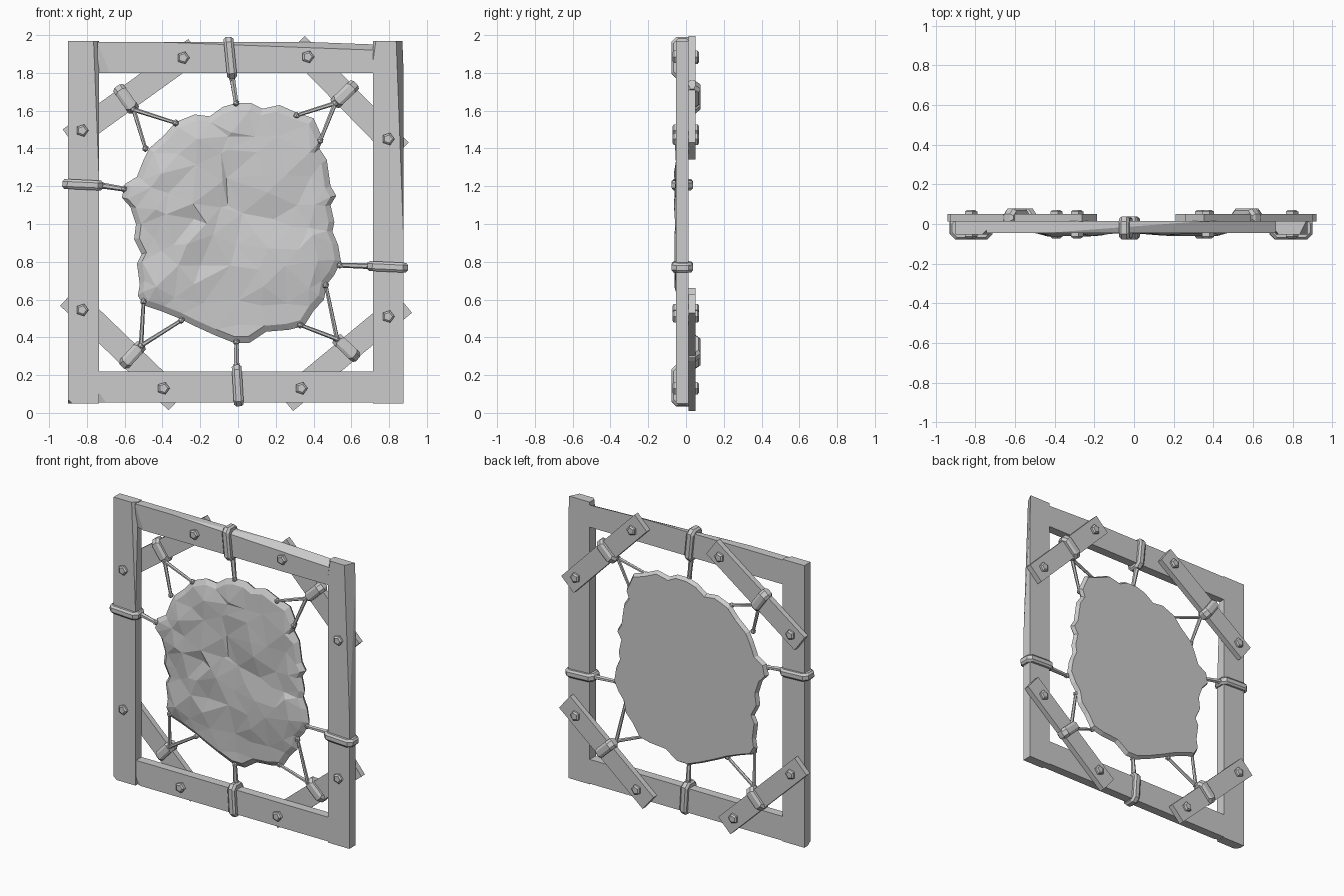
import bpy, bmesh, math, random
from mathutils import Vector, Matrix
from mathutils.geometry import delaunay_2d_cdt

random.seed(4)
cube = bpy.data.objects.get("Cube")
if cube:
    bpy.data.objects.remove(cube)

grey = bpy.data.materials.new("plain grey")
grey.use_nodes = True
grey.diffuse_color = (0.6, 0.6, 0.6, 1)
grey.node_tree.nodes["Principled BSDF"].inputs["Base Color"].default_value = grey.diffuse_color


def finish(bm, name):
    """Turn a bmesh into a flat shaded object."""
    bmesh.ops.recalc_face_normals(bm, faces=bm.faces)
    mesh = bpy.data.meshes.new(name)
    bm.to_mesh(mesh)
    bm.free()
    mesh.materials.append(grey)
    obj = bpy.data.objects.new(name, mesh)
    bpy.context.collection.objects.link(obj)
    return obj


def plank(name, centre, length, width, y0, y1, angle=0, cuts=()):
    """Board lying in the xz plane, with hewn corners given as (point, normal)."""
    bm = bmesh.new()
    place = (Matrix.Translation((centre[0], (y0 + y1) / 2, centre[1]))
             @ Matrix.Rotation(-angle, 4, "Y")
             @ Matrix.Diagonal((length, y1 - y0, width, 1)))
    bmesh.ops.create_cube(bm, size=1, matrix=place)
    for point, normal in cuts:
        geom = bm.verts[:] + bm.edges[:] + bm.faces[:]
        bmesh.ops.bisect_plane(bm, geom=geom, plane_co=point, plane_no=normal, clear_outer=True)
        bmesh.ops.holes_fill(bm, edges=[e for e in bm.edges if e.is_boundary])
    return finish(bm, name)


def loft(bm, rings, closed_ends=True):
    """Skin a list of equal rings of points."""
    loops = [[bm.verts.new(p) for p in ring] for ring in rings]
    n = len(loops[0])
    for a, b in zip(loops, loops[1:]):
        for i in range(n):
            j = (i + 1) % n
            bm.faces.new((a[i], a[j], b[j], b[i]))
    if closed_ends:
        bm.faces.new(loops[0])
        bm.faces.new(loops[-1])
    return loops


def binding(name, outer, inner, y0, y1, width=0.052):
    """Strap wrapped round a board, running from outer to inner in xz."""
    a, b = Vector(outer), Vector(inner)
    u = (b - a).normalized()
    v = Vector((-u.y, u.x))
    mid, half = (a + b) / 2, (b - a).length / 2
    ym, hy = (y0 + y1) / 2, (y1 - y0) / 2

    def ring(offset, inset):
        h, k, c = half - inset, hy - inset, 0.026
        outline = [(-h, -k + c), (-h + c, -k), (h - c, -k), (h, -k + c),
                   (h, k - c), (h - c, k), (-h + c, k), (-h, k - c)]
        points = []
        for s, y in outline:
            p = mid + u * s + v * offset
            points.append((p.x, ym + y, p.y))
        return points

    bm = bmesh.new()
    w = width / 2
    loft(bm, [ring(-w, 0.01), ring(-w / 2, 0), ring(w / 2, 0), ring(w, 0.01)])
    finish(bm, name)


def cord(name, start, end, y0=0.0, y1=-0.022, radius=0.012):
    """Thin cord with a knot at each end."""
    a, b = Vector((start[0], y0, start[1])), Vector((end[0], y1, end[1]))
    turn = (b - a).to_track_quat("Z", "Y").to_matrix().to_4x4()
    bm = bmesh.new()
    bmesh.ops.create_cone(bm, cap_ends=True, segments=6, radius1=radius, radius2=radius * 0.8,
                          depth=(b - a).length, matrix=Matrix.Translation((a + b) / 2) @ turn)
    for p in (a, b):
        bmesh.ops.create_icosphere(bm, subdivisions=1, radius=0.019, matrix=Matrix.Translation(p))
    finish(bm, name)


def bolt(name, x, z, y, side):
    """Five sided bolt head; side is -1 for the front and 1 for the back."""
    def ring(r, depth):
        return [(x + r * math.cos(math.tau * i / 5), y + side * depth,
                 z + r * math.sin(math.tau * i / 5)) for i in range(5)]
    bm = bmesh.new()
    loft(bm, [ring(0.034, -0.01), ring(0.034, 0.012), ring(0.023, 0.02)])
    finish(bm, name)


# Frame of four rough boards
FRONT, BACK = -0.052, 0.014
plank("right_post", (-0.818, 1.01), 0.165, 1.92, FRONT, BACK, cuts=[
    ((-0.9, FRONT, 0.07), (-0.6, -0.5, -0.7)), ((-0.74, FRONT, 1.35), (0.5, -0.5, 0.02))])
plank("left_post", (0.795, 1.01), 0.16, 1.92, FRONT, BACK, cuts=[
    ((0.87, FRONT, 1.1), (0.8, -0.4, 0.03)), ((0.72, FRONT, 1.9), (-0.7, -0.6, 0.1))])
plank("top_rail", (-0.01, 1.882), 1.47, 0.165, FRONT + 0.006, BACK, cuts=[
    ((-0.69, FRONT, 1.87), (-0.3, -0.9, -0.12)), ((-0.28, FRONT, 1.955), (0.03, -0.4, 0.8))])
plank("bottom_rail", (-0.01, 0.137), 1.47, 0.165, FRONT + 0.006, BACK, cuts=[
    ((-0.7, FRONT, 0.08), (-0.3, -0.8, -0.2))])

# Diagonal corner braces with a bolt through each end
braces = {
    "upper_right": ((-0.825, 1.495), (-0.29, 1.88), 0.08),
    "upper_left": ((0.37, 1.885), (0.795, 1.45), 0.09),
    "lower_right": ((-0.825, 0.545), (-0.395, 0.13), 0.1),
    "lower_left": ((0.335, 0.13), (0.795, 0.51), 0.11),
}
for corner, (a, b, extra) in braces.items():
    a, b = Vector(a), Vector(b)
    d = b - a
    plank(corner + "_brace", (a + b) / 2, d.length + 2 * extra, 0.13, 0.012, 0.05,
          math.atan2(d.y, d.x))
    for end, p in (("first", a), ("second", b)):
        bolt(f"{corner}_{end}_front_bolt", p.x, p.y, FRONT, -1)
        bolt(f"{corner}_{end}_back_bolt", p.x, p.y, 0.05, 1)

# Straps round the boards, each with the cords that pull on the hide
frame_ties = {
    "top": ((-0.052, 1.99), (-0.03, 1.77), (-0.01, 1.64)),
    "bottom": ((0.005, 0.035), (-0.008, 0.255), (-0.008, 0.375)),
    "right": ((-0.93, 1.213), (-0.715, 1.203), (-0.605, 1.185)),
    "left": ((0.9, 0.768), (0.685, 0.778), (0.54, 0.782)),
}
for name, (outer, inner, hide) in frame_ties.items():
    binding(name + "_strap", outer, inner, -0.077, 0.038)
    cord(name + "_cord", inner, hide, -0.012, radius=0.016)

brace_ties = {
    "upper_right": ((-0.64, 1.73), (-0.545, 1.595), (-0.49, 1.4), (-0.33, 1.535)),
    "upper_left": ((0.625, 1.745), (0.505, 1.63), (0.435, 1.44), (0.31, 1.575)),
    "lower_right": ((-0.615, 0.245), (-0.505, 0.365), (-0.5, 0.59), (-0.3, 0.49)),
    "lower_left": ((0.635, 0.285), (0.515, 0.4), (0.465, 0.675), (0.33, 0.465)),
}
for name, (outer, inner, first, second) in brace_ties.items():
    binding(name + "_strap", outer, inner, -0.012, 0.077, 0.065)
    knot = Vector(inner).lerp(Vector(outer), 0.08)
    cord(name + "_first_cord", knot, first)
    cord(name + "_second_cord", knot, second)

# Stretched hide: ragged outline, bevelled rim, flat back and faceted front
outline = [Vector(p) for p in (
    (-.01, 1.64), (.07, 1.64), (.13, 1.61), (.22, 1.63), (.31, 1.59), (.4, 1.56),
    (.45, 1.45), (.43, 1.4), (.47, 1.34), (.49, 1.2), (.52, 1.15), (.49, 1.1),
    (.51, 1.01), (.5, .96), (.53, .89), (.545, .8), (.51, .73), (.47, .68),
    (.455, .6), (.4, .54), (.35, .46), (.27, .44), (.15, .43), (.06, .37),
    (-.02, .37), (-.12, .41), (-.23, .46), (-.31, .5), (-.41, .54), (-.5, .57),
    (-.53, .62), (-.52, .68), (-.535, .79), (-.51, .84), (-.55, .92), (-.54, 1.),
    (-.57, 1.09), (-.615, 1.14), (-.6, 1.21), (-.535, 1.25), (-.5, 1.34),
    (-.47, 1.4), (-.39, 1.47), (-.33, 1.54), (-.23, 1.58), (-.15, 1.57), (-.08, 1.62))]
middle = Vector((-0.04, 1.0))


def shrunk(f):
    return [middle + (p - middle) * f for p in outline]


def at_depth(points, y):
    return [(p.x, y, p.y) for p in points]


bm = bmesh.new()
front = shrunk(0.945)
rim = loft(bm, [at_depth(shrunk(0.975), 0.014), at_depth(outline, -0.012),
                at_depth(front, -0.034)], closed_ends=False)
bm.faces.new(rim[0])

count = len(front)
points = list(front)
for f, step in ((0.8, 2), (0.6, 3), (0.4, 4), (0.2, 7)):
    for p in shrunk(f)[::step]:
        points.append(p + Vector((random.uniform(-0.035, 0.035), random.uniform(-0.035, 0.035))))
edges = [(i, (i + 1) % count) for i in range(count)]
flat, _, tris, origin, _, _ = delaunay_2d_cdt(points, edges, [], 1, 0.00001)
verts = []
for p, source in zip(flat, origin):
    if source and source[0] < count:
        verts.append(rim[-1][source[0]])
    else:
        # Bulges either side of a shallow middle crease
        bulge = 0.014 * min(1, abs(p.x) / 0.25)
        verts.append(bm.verts.new((p.x, -0.034 - bulge - random.uniform(-0.013, 0.017), p.y)))
for tri in tris:
    bm.faces.new([verts[i] for i in tri])
finish(bm, "hide")
